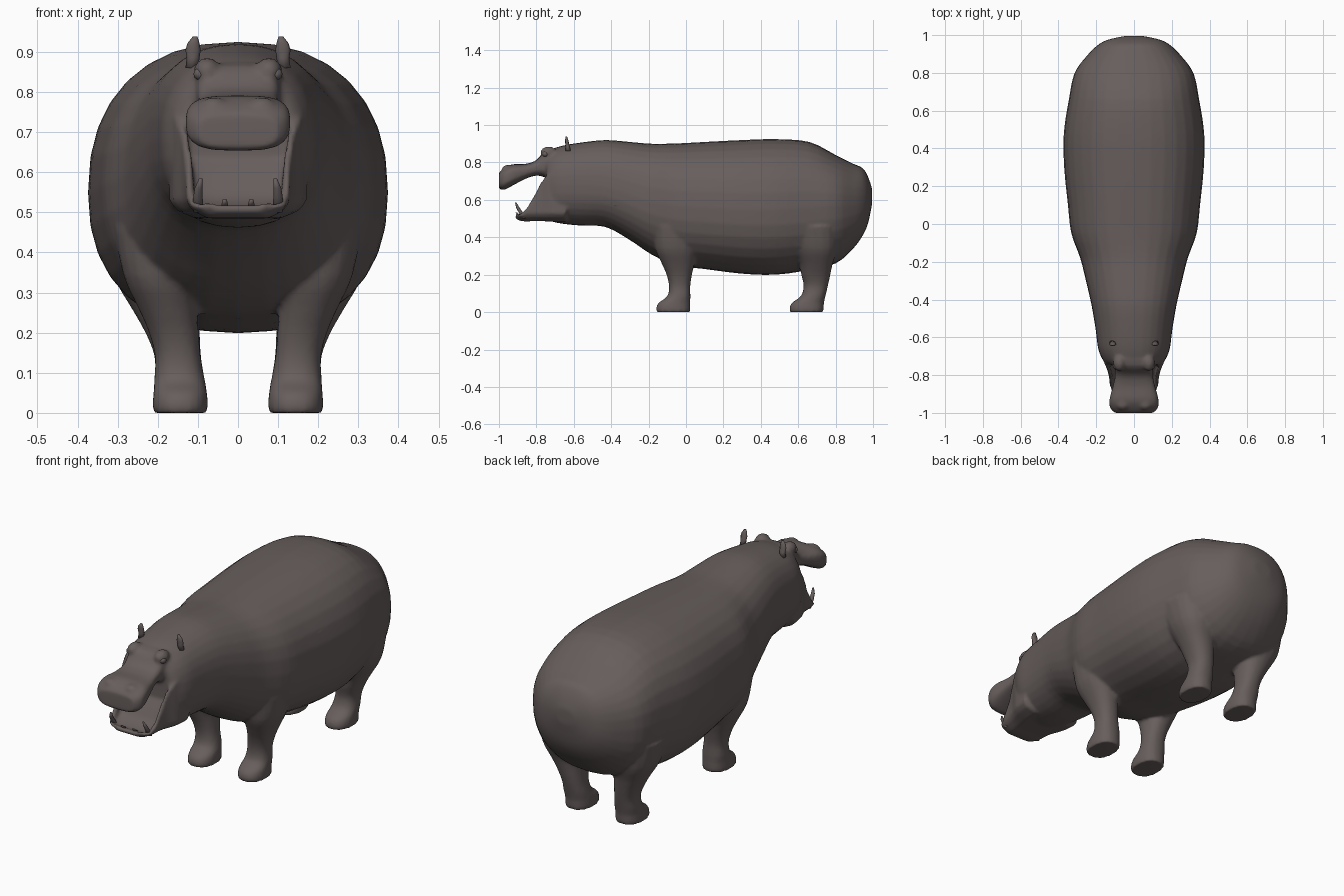
import bpy, bmesh, math
from mathutils import Vector

if "Cube" in bpy.data.objects:
    bpy.data.objects.remove(bpy.data.objects["Cube"])

hide = bpy.data.materials.new("grey brown hide")
hide.diffuse_color = (0.135, 0.112, 0.108, 1)
hide.use_nodes = True
hide.node_tree.nodes["Principled BSDF"].inputs["Base Color"].default_value = hide.diffuse_color


def spline(rows, steps):
    """Catmull-Rom interpolation between parameter rows."""
    out = []
    for i in range(len(rows) - 1):
        p0, p1 = rows[max(i - 1, 0)], rows[i]
        p2, p3 = rows[i + 1], rows[min(i + 2, len(rows) - 1)]
        for s in range(steps):
            t = s / steps
            out.append([b + 0.5 * t * (c - a + t * (2*a - 5*b + 4*c - d + t * (3*(b - c) + d - a)))
                        for a, b, c, d in zip(p0, p1, p2, p3)])
    return out + [list(rows[-1])]


def loft(name, rings):
    """Skin a list of closed rings and cap both ends."""
    bm = bmesh.new()
    vs = [[bm.verts.new(p) for p in r] for r in rings]
    n = len(vs[0])
    for a, b in zip(vs, vs[1:]):
        for i in range(n):
            j = (i + 1) % n
            bm.faces.new((a[i], a[j], b[j], b[i]))
    bm.faces.new(vs[0])
    bm.faces.new(vs[-1])
    bmesh.ops.recalc_face_normals(bm, faces=bm.faces)
    me = bpy.data.meshes.new(name)
    bm.to_mesh(me)
    bm.free()
    me.materials.append(hide)
    me.shade_smooth()
    ob = bpy.data.objects.new(name, me)
    bpy.context.collection.objects.link(ob)
    return ob


def power(v, n):
    return math.copysign(abs(v) ** (2 / n), v)


def angles(n):
    return [2 * math.pi * i / n for i in range(n)]


def barrel(name, rows, n, steps=3, sides=32):
    """Loft along y; each row is y, bottom, widest height, top, half width."""
    rings = []
    for y, zb, zm, zt, w in spline(rows, steps):
        ring = []
        for a in angles(sides):
            s = power(math.sin(a), n)
            ring.append((w * power(math.cos(a), n), y, zm + s * ((zt - zm) if s > 0 else (zm - zb))))
        rings.append(ring)
    return loft(name, rings)


def column(name, rows, n=2.3, sides=20):
    """Loft along z; each row is z, centre x, centre y, radius x, radius y."""
    return loft(name, [[(x + rx * power(math.cos(a), n), y + ry * power(math.sin(a), n), z)
                        for a in angles(sides)] for z, x, y, rx, ry in spline(rows, 3)])


def horn(name, rows, sides=8):
    """Round tapered tube; each row is x, y, z, radius x, radius y."""
    return loft(name, [[(x + rx * math.cos(a), y + ry * math.sin(a), z) for a in angles(sides)]
                       for x, y, z, rx, ry in rows])


def bump(name, loc, size):
    """Small ellipsoid."""
    rows = [(math.sin(math.pi * i / 8), math.cos(math.pi * i / 8)) for i in range(9)]
    return loft(name, [[(loc[0] + size[0] * max(r, .02) * math.cos(a),
                         loc[1] + size[1] * max(r, .02) * math.sin(a),
                         loc[2] + size[2] * h) for a in angles(12)] for r, h in rows])


# Trunk, neck and head
skin = [barrel("body", [
    (0.995, .58, .62, .66, .05), (0.975, .48, .60, .72, .14), (0.945, .41, .58, .77, .195),
    (0.89, .335, .57, .795, .25), (0.80, .26, .57, .84, .315), (0.66, .225, .56, .91, .345),
    (0.48, .20, .55, .925, .372), (0.30, .205, .55, .92, .37), (0.10, .23, .56, .91, .35),
    (-0.05, .25, .57, .902, .332), (-0.18, .305, .59, .90, .285), (-0.30, .385, .63, .91, .255),
    (-0.43, .455, .67, .92, .225), (-0.56, .462, .68, .907, .203), (-0.66, .472, .68, .89, .19),
    (-0.72, .485, .68, .87, .165), (-0.745, .50, .68, .85, .14)], 2.3)]

# Upper snout with a broad drooping lip
skin.append(barrel("snout", [
    (-.66, .70, .78, .88, .12), (-.75, .72, .79, .865, .105), (-.80, .73, .77, .812, .10),
    (-.86, .712, .75, .792, .112), (-.93, .675, .73, .79, .13), (-.975, .653, .715, .768, .126),
    (-1.0, .66, .705, .745, .10)], 3.2))

# Lower jaw: U-shaped section with raised cheeks and a hollow floor
rings = []
for y, zb, zt, fl, w in spline([(-.64, .48, .76, .72, .172), (-.72, .482, .745, .66, .162),
                                (-.77, .483, .70, .60, .142), (-.81, .484, .625, .54, .132),
                                (-.85, .482, .56, .517, .128), (-.88, .484, .528, .51, .122),
                                (-.895, .488, .522, .518, .112), (-.912, .498, .518, .518, .085)], 3):
    half = [(w * .6, zb + .003), (w * .88, zb + .022), (w, zb + .045 * min(1, (zt - zb) / .06)),
            (w, zt), (w - .018, zt), (w - .024, fl + .006), (w * .5, fl)]
    rings.append([(x, y, z) for x, z in half] + [(-x, y, z) for x, z in reversed(half)])
skin.append(loft("jaw", rings))

for s in (-1, 1):
    # Legs with forward-reaching feet
    skin.append(column("front_leg", [
        (0.0, s*.144, -.068, .067, .09), (.02, s*.144, -.068, .069, .092), (.05, s*.144, -.062, .067, .085),
        (.085, s*.146, -.038, .063, .062), (.14, s*.15, -.034, .057, .057), (.20, s*.16, -.036, .062, .068),
        (.26, s*.175, -.042, .073, .088), (.34, s*.19, -.05, .095, .115), (.46, s*.19, -.05, .12, .13)]))
    skin.append(column("hind_leg", [
        (0.0, s*.144, .645, .067, .09), (.02, s*.144, .645, .069, .092), (.05, s*.144, .652, .067, .086),
        (.085, s*.146, .68, .063, .066), (.14, s*.15, .694, .058, .065), (.20, s*.163, .694, .068, .078),
        (.26, s*.18, .695, .085, .09), (.34, s*.20, .69, .11, .12), (.46, s*.21, .67, .13, .15)]))
    # Brow ridges and nostril swellings
    skin.append(bump("brow", (s*.077, -.735, .852), (.034, .045, .034)))
    skin.append(bump("nostril", (s*.06, -.955, .765), (.035, .03, .022)))

# Fuse the skin parts into one smooth hide
bpy.ops.object.select_all(action='DESELECT')
for ob in skin:
    ob.select_set(True)
body = skin[0]
bpy.context.view_layer.objects.active = body
bpy.ops.object.join()
remesh = body.modifiers.new("fuse", 'REMESH')
remesh.mode, remesh.voxel_size, remesh.use_smooth_shade = 'VOXEL', 0.009, True
soften = body.modifiers.new("soften", 'SMOOTH')
soften.factor, soften.iterations = 0.5, 5
body.modifiers.new("simplify", 'DECIMATE').ratio = 0.3

for s in (-1, 1):
    # Ears leaning outward to a point
    horn("ear", [(s*.115, -.63, .86, .016, .014), (s*.112, -.632, .885, .016, .011),
                 (s*.112, -.636, .905, .019, .010), (s*.111, -.638, .922, .015, .008),
                 (s*.107, -.64, .938, .006, .004)])
    # Eyes under the brows
    bump("eye", (s*.093, -.752, .845), (.018, .018, .016))
    # Curved lower tusks and small front teeth
    horn("tusk", [(s*.098, -.865, .50, .013, .012), (s*.10, -.885, .535, .012, .011),
                  (s*.098, -.90, .56, .010, .009), (s*.093, -.91, .585, .004, .004)])
    horn("front_tooth", [(s*.033, -.875, .505, .009, .009), (s*.033, -.895, .52, .008, .008),
                         (s*.033, -.907, .532, .005, .005)])
